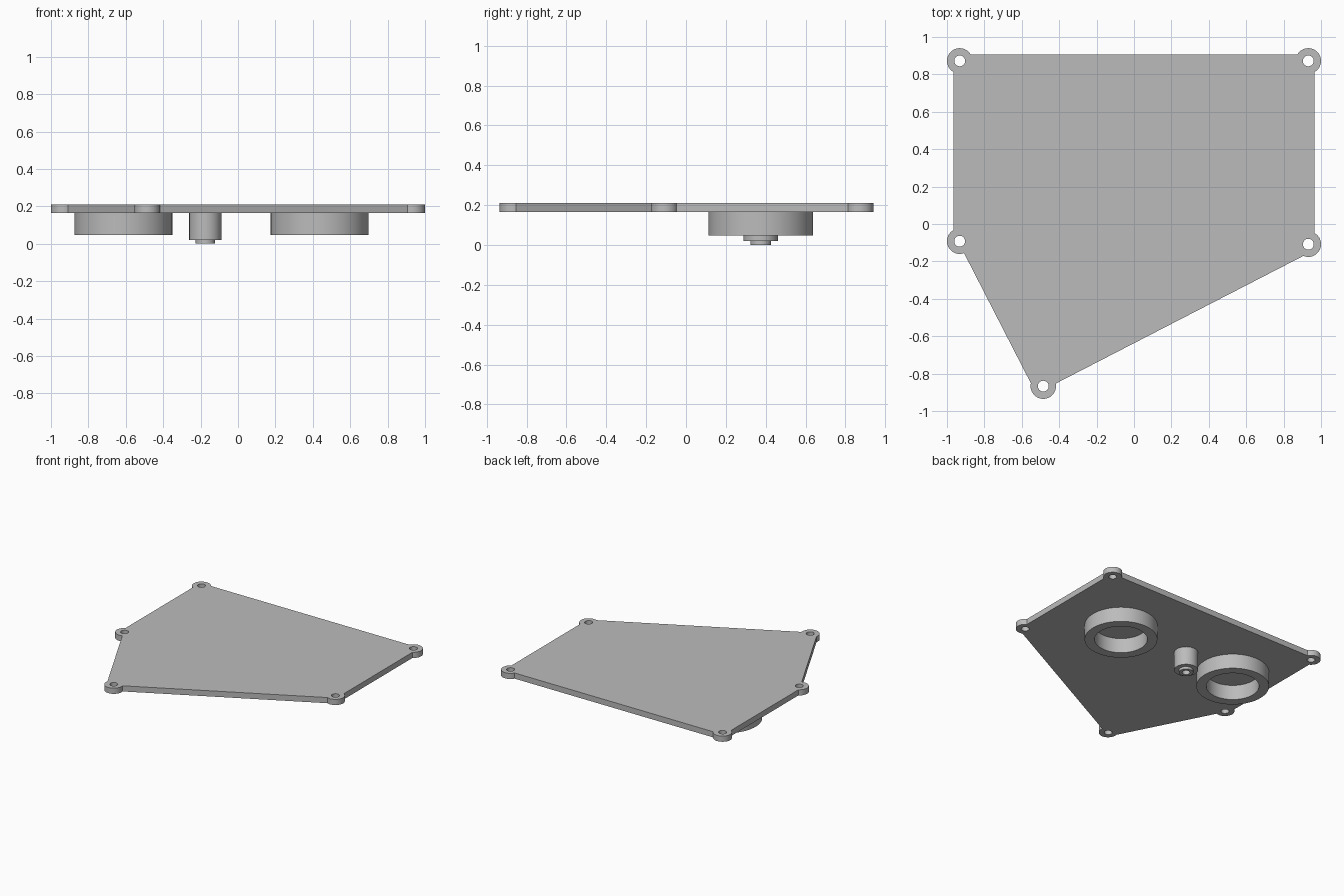
import bpy, bmesh, math
from mathutils import Vector
from mathutils.geometry import intersect_line_sphere_2d

if "Cube" in bpy.data.objects:
    bpy.data.objects.remove(bpy.data.objects["Cube"])

grey = bpy.data.materials.new("plain grey")
grey.diffuse_color = (0.5, 0.5, 0.5, 1)
grey.use_nodes = True
grey.node_tree.nodes["Principled BSDF"].inputs["Base Color"].default_value = grey.diffuse_color

PLATE_BOTTOM, PLATE_TOP = 0.165, 0.21
LUG_R, HOLE_R = 0.068, 0.029
TAU = 2 * math.pi


def finish(name, bm):
    bmesh.ops.recalc_face_normals(bm, faces=bm.faces)
    mesh = bpy.data.meshes.new(name)
    bm.to_mesh(mesh)
    bm.free()
    mesh.materials.append(grey)
    obj = bpy.data.objects.new(name, mesh)
    bpy.context.collection.objects.link(obj)
    bpy.ops.object.select_all(action='DESELECT')
    obj.select_set(True)
    bpy.context.view_layer.objects.active = obj
    bpy.ops.object.shade_smooth_by_angle(angle=math.radians(30))
    return obj


def arc(c, r, a0, a1, n):
    return [c + r * Vector((math.cos(a), math.sin(a)))
            for a in (a0 + (a1 - a0) * i / n for i in range(n + 1))]


def lathe(name, profile, x, y, closed=False, steps=64):
    """Turn an (r, z) profile around a vertical axis at x, y."""
    bm = bmesh.new()
    verts = [bm.verts.new((x + r, y, z)) for r, z in profile]
    pairs = list(zip(verts, verts[1:] + verts[:1]))
    edges = [bm.edges.new(p) for p in (pairs if closed else pairs[:-1])]
    bmesh.ops.spin(bm, geom=verts + edges, cent=(x, y, 0), axis=(0, 0, 1),
                   angle=TAU, steps=steps, use_duplicate=False)
    bmesh.ops.remove_doubles(bm, verts=bm.verts, dist=1e-4)
    return finish(name, bm)


# Plate corners (counter-clockwise) and the screw lug centre at each one
corners = [Vector(p) for p in
           [(-0.965, 0.905), (-0.965, -0.046), (-0.523, -0.907), (0.965, -0.14), (0.965, 0.905)]]
lugs = [Vector(p) for p in
        [(-0.932, 0.872), (-0.932, -0.092), (-0.485, -0.867), (0.932, -0.108), (0.932, 0.872)]]

# Plate outline: straight edges joined by round lugs
outline = []
for i, (p, c) in enumerate(zip(corners, lugs)):
    ends = []
    for q in (corners[i - 1], corners[(i + 1) % 5]):
        hits = intersect_line_sphere_2d(p, q, c, LUG_R, False)
        hit = min((h for h in hits if h), key=lambda h: (h - q).length) - c
        ends.append(math.atan2(hit.y, hit.x))
    outline += arc(c, LUG_R, ends[0], ends[0] + (ends[1] - ends[0]) % TAU, 28)

# Plate with screw holes, filled flat then extruded
bm = bmesh.new()
edges = []
for loop in [outline] + [arc(c, HOLE_R, 0, TAU, 32)[:-1] for c in lugs]:
    vs = [bm.verts.new((v.x, v.y, PLATE_BOTTOM)) for v in loop]
    edges += [bm.edges.new(e) for e in zip(vs, vs[1:] + vs[:1])]
bmesh.ops.triangle_fill(bm, use_beauty=True, use_dissolve=False, edges=edges)
geom = bmesh.ops.extrude_face_region(bm, geom=bm.faces[:], use_keep_orig=True)["geom"]
bmesh.ops.translate(bm, vec=(0, 0, PLATE_TOP - PLATE_BOTTOM),
                    verts=[g for g in geom if isinstance(g, bmesh.types.BMVert)])
finish("plate", bm)

# Two hollow rings under the plate
for name, x in (("left_ring", -0.613), ("right_ring", 0.437)):
    lathe(name, [(0.262, PLATE_BOTTOM), (0.262, 0.048), (0.19, 0.048), (0.19, PLATE_BOTTOM)],
          x, 0.375)

# Stepped post with a blind bore
lathe("post", [(0.086, PLATE_BOTTOM), (0.086, 0.02), (0.052, 0.02), (0.052, 0),
               (0.028, 0), (0.028, 0.15), (0, 0.15)], -0.175, 0.375, steps=48)
